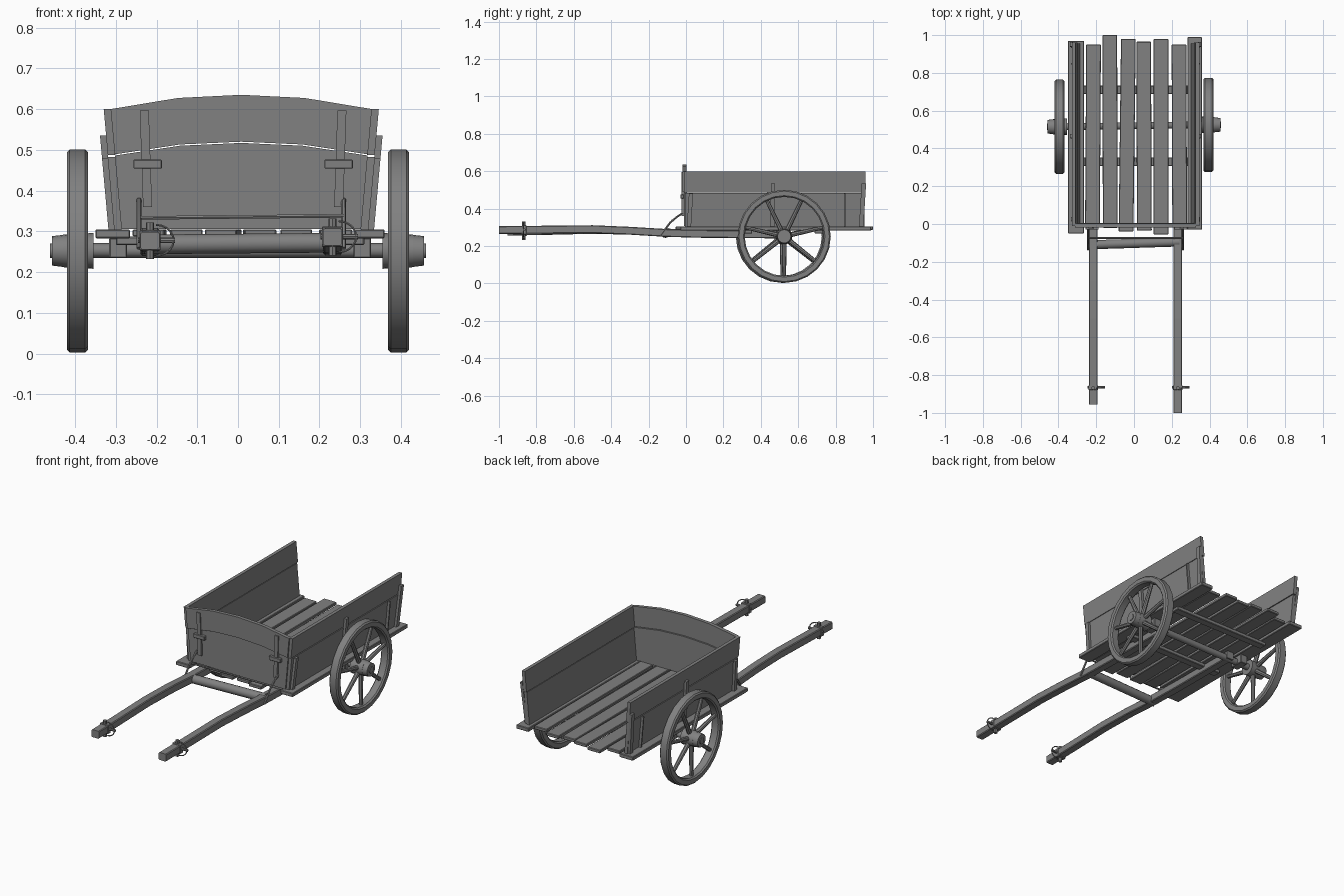
import bpy, bmesh, math
from mathutils import Vector, Matrix

if "Cube" in bpy.data.objects:
    bpy.data.objects.remove(bpy.data.objects["Cube"])

wood = bpy.data.materials.new("weathered grey wood")
wood.use_nodes = True
GREY = (0.22, 0.22, 0.22, 1)
wood.diffuse_color = GREY
wood.node_tree.nodes["Principled BSDF"].inputs["Base Color"].default_value = GREY


def finish(name, bm, smooth=False):
    bmesh.ops.recalc_face_normals(bm, faces=bm.faces)
    mesh = bpy.data.meshes.new(name)
    bm.to_mesh(mesh)
    bm.free()
    mesh.materials.append(wood)
    ob = bpy.data.objects.new(name, mesh)
    bpy.context.collection.objects.link(ob)
    if smooth:
        bpy.ops.object.select_all(action="DESELECT")
        ob.select_set(True)
        bpy.context.view_layer.objects.active = ob
        bpy.ops.object.shade_smooth_by_angle(angle=math.radians(35))
    return ob


def box(name, x, y, z, bevel=0.003, turn=0.0):
    """Bevelled block from (min, max) ranges, optionally turned about z."""
    bm = bmesh.new()
    bmesh.ops.create_cube(bm, size=1)
    size = [r[1] - r[0] for r in (x, y, z)]
    mid = Vector([(r[0] + r[1]) / 2 for r in (x, y, z)])
    bmesh.ops.scale(bm, vec=size, verts=bm.verts)
    if bevel:
        bmesh.ops.bevel(bm, geom=bm.edges, offset=bevel, segments=1, affect="EDGES")
    bmesh.ops.transform(bm, matrix=Matrix.Translation(mid) @ Matrix.Rotation(turn, 4, "Z"),
                        verts=bm.verts)
    return finish(name, bm)


def rod(name, a, b, r1, r2=None, sides=12):
    """Straight round bar between two points."""
    a, b = Vector(a), Vector(b)
    bm = bmesh.new()
    bmesh.ops.create_cone(bm, cap_ends=True, segments=sides, radius1=r1,
                          radius2=r2 or r1, depth=(b - a).length)
    turn = (b - a).to_track_quat("Z", "Y").to_matrix().to_4x4()
    bmesh.ops.transform(bm, matrix=Matrix.Translation((a + b) / 2) @ turn, verts=bm.verts)
    return finish(name, bm, True)


def loft(name, rings, closed=False, smooth=False):
    """Skin a row of equal vertex rings."""
    bm = bmesh.new()
    rows = [[bm.verts.new(p) for p in ring] for ring in rings]
    n = len(rows[0])
    pairs = list(zip(rows, rows[1:])) + ([(rows[-1], rows[0])] if closed else [])
    for a, b in pairs:
        for i in range(n):
            bm.faces.new((a[i], a[(i + 1) % n], b[(i + 1) % n], b[i]))
    if not closed:
        bm.faces.new(rows[0])
        bm.faces.new(rows[-1])
    return finish(name, bm, smooth)


def wire(name, points, radius):
    """Bent metal rod through points."""
    cu = bpy.data.curves.new(name, "CURVE")
    cu.dimensions = "3D"
    cu.bevel_depth, cu.bevel_resolution, cu.use_fill_caps = radius, 1, True
    sp = cu.splines.new("POLY")
    sp.points.add(len(points) - 1)
    for p, co in zip(sp.points, points):
        p.co = (*co, 1)
    tmp = bpy.data.objects.new(name + "_path", cu)
    bm = bmesh.new()
    bpy.context.collection.objects.link(tmp)
    bpy.context.view_layer.update()
    bm.from_mesh(tmp.evaluated_get(bpy.context.evaluated_depsgraph_get()).to_mesh())
    bpy.data.objects.remove(tmp)
    finish(name, bm, True)


# Floor planks of uneven length
for i, (x, y0, y1) in enumerate([(-.217, .0, .95), (-.127, -.02, 1.0), (-.036, -.04, .98),
                                 (.053, -.035, .965), (.143, -.055, .98), (.24, .0, .95)]):
    box(f"floor_plank_{i + 1}", (x - .039, x + .039), (y0, y1), (.287, .305),
        turn=(-.006, .002, -.012, .004, 0, .004)[i])

# Bed sills, cross members and axle
box("right_sill", (-.35, -.265), (-.05, .97), (.283, .305))
box("left_sill", (.283, .36), (-.03, .99), (.283, .305))
for y in (.33, .71):
    box("cross_member", (-.30, .31), (y - .022, y + .022), (.266, .287))
rod("axle", (-.38, .515, .253), (.38, .525, .253), .018)
for x in (-.294, .305):
    box("axle_block", (x - .022, x + .022), (.48, .56), (.234, .284))


# Wheels
def wheel(side, x, y, z=.252, spokes=7, segments=24):
    section = [(-.019, .249), (.019, .249), (.026, .242), (.026, .218),
               (.019, .211), (-.019, .211), (-.026, .218), (-.026, .242)]
    rings = []
    for k in range(segments):
        a = math.tau * k / segments
        rings.append([(x + dx, y + r * math.cos(a), z + r * math.sin(a)) for dx, r in section])
    loft(side + "_wheel_rim", rings, closed=True, smooth=True)
    for k in range(spokes):
        a = math.tau * k / spokes - math.pi / 2
        d = Vector((0, math.cos(a), math.sin(a)))
        c = Vector((x, y, z))
        rod(f"{side}_spoke_{k + 1}", c + d * .03, c + d * .218, .013, .010, 8)
    s = math.copysign(1, x)
    rod(side + "_hub", (x - s * .04, y, z), (x + s * .035, y, z), .044, .040, 16)
    rod(side + "_hub_cap", (x + s * .03, y, z), (x + s * .063, y, z), .040, .036, 16)
    rod(side + "_axle_end", (x, y, z), (x + s * .067, y, z), .018)


wheel("right", -.394, .515)
wheel("left", .394, .525)


# Leaning side walls: two boards each with outer stakes
def leaning(name, s, y0, y1, z0, z1, off, thick, skew=0.0):
    """Slab following the wall's outward lean; off is its inner offset."""
    def ring(y, k):
        out = []
        for z, o in ((z0, off), (z0, off + thick), (z1, off + thick), (z1, off)):
            lean = .292 + (z - .305) * .09
            out.append((.008 + s * (lean + o), y + k * (z - z0), z))
        return out
    loft(name, [ring(y0, skew), ring(y1, skew)])


for side, s in (("right", -1), ("left", 1)):
    leaning(side + "_lower_wall", s, -.005, .955, .303, .483, .002, .018)
    leaning(side + "_upper_wall", s, -.01, .96, .487, .60, 0, .019)
    for y, top, w, k in ((.005, .48, .022, .06), (.45, .535, .022, .02),
                         (.845, .48, .008, 0), (.925, .535, .024, .06)):
        leaning(side + "_stake", s, y, y + w, .303, top, .019, .015, k)


# Arched front wall: two boards
def arch(z_side, z_mid):
    """Five heights across the wall."""
    return [z_side, z_side + (z_mid - z_side) * .78, z_mid,
            z_side + (z_mid - z_side) * .78, z_side]


def front_board(name, low, high, y0, y1):
    rings = []
    for t, a, b in zip((-1, -.48, 0, .48, 1), low, high):
        xa, xb = (.008 + t * (.294 + (z - .305) * .09) for z in (a, b))
        rings.append([(xa, y0, a), (xa, y1, a), (xb, y1, b), (xb, y0, b)])
    loft(name, rings)


front_board("front_lower_board", [.306] * 5, arch(.486, .517), -.012, .006)
front_board("front_upper_board", arch(.489, .520), arch(.60, .635), -.018, .002)
for x, lean in ((-.222, -.008), (.247, .008)):
    loft("front_stake", [[(x + d + l, y, z) for d, y in
                          ((-.011, -.024), (.011, -.024), (.011, -.01), (-.011, -.01))]
                         for z, l in ((.36, 0), (.597, lean))])
    box("stake_cleat", (x - .035, x + .035), (-.03, -.012), (.454, .476), .002)


# Pulling shafts, gently bowed, running under the bed
def shaft(name, x, tip, lift):
    path = [(tip, .280 + lift), (-.75, .283 + lift * .8), (-.5, .288 + lift * .4),
            (-.3, .282), (-.1, .270), (.1, .265), (.54, .262)]
    w, h, c = .023, .021, .004
    section = [(-w, -h + c), (-w + c, -h), (w - c, -h), (w, -h + c),
               (w, h - c), (w - c, h), (-w + c, h), (-w, h - c)]
    loft(name, [[(x + dx, y, z + dz) for dx, dz in section] for y, z in path])


for side, x, tip, lift in (("right", -.216, -.955, -.003), ("left", .232, -1.0, .006)):
    shaft(side + "_shaft", x, tip, lift)
    z = .281 + lift
    # Pins and pull ring near the grip
    rod(side + "_upright_pin", (x, -.868, z - .046), (x, -.868, z + .044), .010, sides=8)
    rod(side + "_cross_pin", (x - .03, -.865, z), (x + .062, -.865, z), .007, sides=8)
    box(side + "_grip_band", (x - .026, x + .026), (-.878, -.854), (z - .025, z + .025), .002)
    wire(side + "_pull_ring", [(x + .015 + .043 * math.cos(a), -.868, z + .038 * math.sin(a))
                               for a in (math.pi * (k / 10 - .5) for k in range(11))], .003)
    # Curved brace from shaft to front wall
    bx = x + math.copysign(.027, x)
    wire(side + "_brace", [(bx, -.135, .258), (bx, -.115, .285), (bx, -.085, .325),
                           (bx, -.05, .355), (bx, -.015, .378)], .006)

# Bars joining the shafts
rod("shaft_crossbar", (-.23, -.11, .268), (.24, -.095, .272), .024)
wire("brace_tie_rod", [(-.243, -.075, .333), (.259, -.075, .338)], .005)
